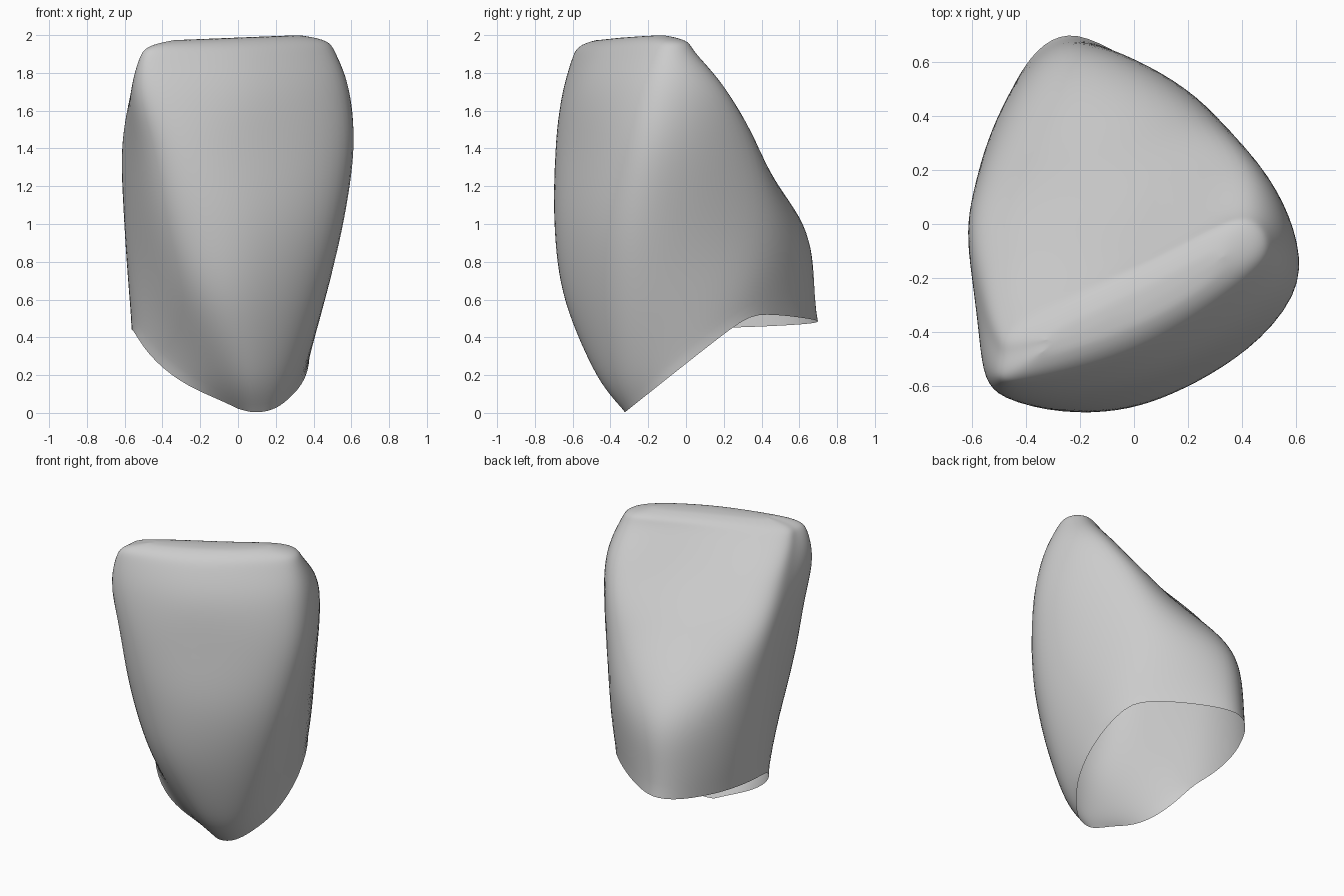
import bpy
import bmesh
from math import sqrt

if "Cube" in bpy.data.objects:
    bpy.data.objects.remove(bpy.data.objects["Cube"], do_unlink=True)

COLUMNS, ROWS = 84, 60

# Height of each section, then its outline: left front corner, front middle,
# right front corner, right side, back, left back corner, left side
SECTIONS = [
    (0.0, [(-.09, -.23), (.09, -.32), (.22, -.23), (.28, .12), (-.21, .7), (-.46, .41), (-.49, -.12)]),
    (0.2, [(-.14, -.4), (.1, -.47), (.32, -.27), (.31, .2), (-.21, .7), (-.47, .42), (-.52, -.11)]),
    (0.6, [(-.25, -.58), (.1, -.61), (.455, -.29), (.325, .32), (-.21, .69), (-.5, .41), (-.56, -.1)]),
    (1.0, [(-.36, -.635), (.1, -.65), (.56, -.27), (.3, .41), (-.2, .625), (-.52, .34), (-.595, -.1)]),
    (1.4, [(-.43, -.655), (.08, -.61), (.615, -.22), (.34, .36), (-.12, .3), (-.53, .14), (-.61, -.14)]),
    (1.7, [(-.485, -.645), (.07, -.56), (.58, -.19), (.42, .22), (-.03, .05), (-.49, -.11), (-.57, -.33)]),
    (1.9, [(-.46, -.605), (.05, -.475), (.5, -.16), (.41, .06), (.01, -.11), (-.44, -.31), (-.515, -.46)]),
    (1.97, [(-.41, -.56), (.05, -.41), (.44, -.15), (.38, 0), (.02, -.17), (-.4, -.38), (-.46, -.48)]),
    (2.0, [(-.3, -.47), (.05, -.34), (.3, -.18), (.29, -.12), (.04, -.25), (-.28, -.4), (-.32, -.44)]),
]


def spline(points, t, closed):
    """Smooth curve through points, with t counted in points."""
    n = len(points)
    i = int(t) if closed else min(int(t), n - 2)
    f = t - i
    pick = (lambda k: points[k % n]) if closed else (lambda k: points[max(0, min(k, n - 1))])
    quads = zip(pick(i - 1), pick(i), pick(i + 1), pick(i + 2))
    return [b + f * (c - a) / 2 + f * f * (a - 2.5 * b + 2 * c - d / 2)
            + f ** 3 * (1.5 * (b - c) + (d - a) / 2) for a, b, c, d in quads]


def column(angle):
    """Vertical row of control points at one place around the outline."""
    return [(*spline(outline, angle, True), z) for z, outline in SECTIONS]


def rim_height(x, y):
    """The open edge rises from the front, faster on the left, and levels off behind."""
    slope = 0.8 * (y + 0.33) + 0.48 * max(0, -x)
    level = 0.51 + 0.1 * x
    return (slope + level - sqrt((slope - level) ** 2 + 0.004)) / 2


def rim_parameter(control):
    """Place on a column where it meets the open edge."""
    low, high = 0.0, 3.0
    for _ in range(30):
        mid = (low + high) / 2
        x, y, z = spline(control, mid, False)
        if z < rim_height(x, y):
            low = mid
        else:
            high = mid
    return low


# Open shell, lofted from the curved rim to the rounded top edge
bm = bmesh.new()
grid = []
end = len(SECTIONS) - 1
for c in range(COLUMNS):
    control = column(c * len(SECTIONS[0][1]) / COLUMNS)
    start = rim_parameter(control)
    verts = []
    for r in range(ROWS + 1):
        x, y, z = spline(control, start + (end - start) * r / ROWS, False)
        # The top edge dips a little to the left
        z -= 0.04 * max(0, 0.3 - x) * (z / 2) ** 4
        verts.append(bm.verts.new((x, y, z)))
    grid.append(verts)
for c in range(COLUMNS):
    a, b = grid[c], grid[(c + 1) % COLUMNS]
    for r in range(ROWS):
        bm.faces.new((a[r], b[r], b[r + 1], a[r + 1]))

# Narrow cap along the top edge
cap = bm.faces.new([verts[-1] for verts in grid])
bmesh.ops.triangulate(bm, faces=[cap])

# Soften the surface away from the rim
inner = [v for v in bm.verts if not v.is_boundary]
for _ in range(8):
    bmesh.ops.smooth_vert(bm, verts=inner, factor=0.5,
                          use_axis_x=True, use_axis_y=True, use_axis_z=True)
bmesh.ops.recalc_face_normals(bm, faces=bm.faces)

mesh = bpy.data.meshes.new("crown_shell")
bm.to_mesh(mesh)
bm.free()
crown = bpy.data.objects.new("crown_shell", mesh)
bpy.context.scene.collection.objects.link(crown)

# Plain grey
grey = bpy.data.materials.new("plain_grey")
grey.use_nodes = True
colour = (0.6, 0.6, 0.6, 1)
grey.diffuse_color = colour
grey.node_tree.nodes["Principled BSDF"].inputs["Base Color"].default_value = colour
mesh.materials.append(grey)
mesh.shade_smooth()
